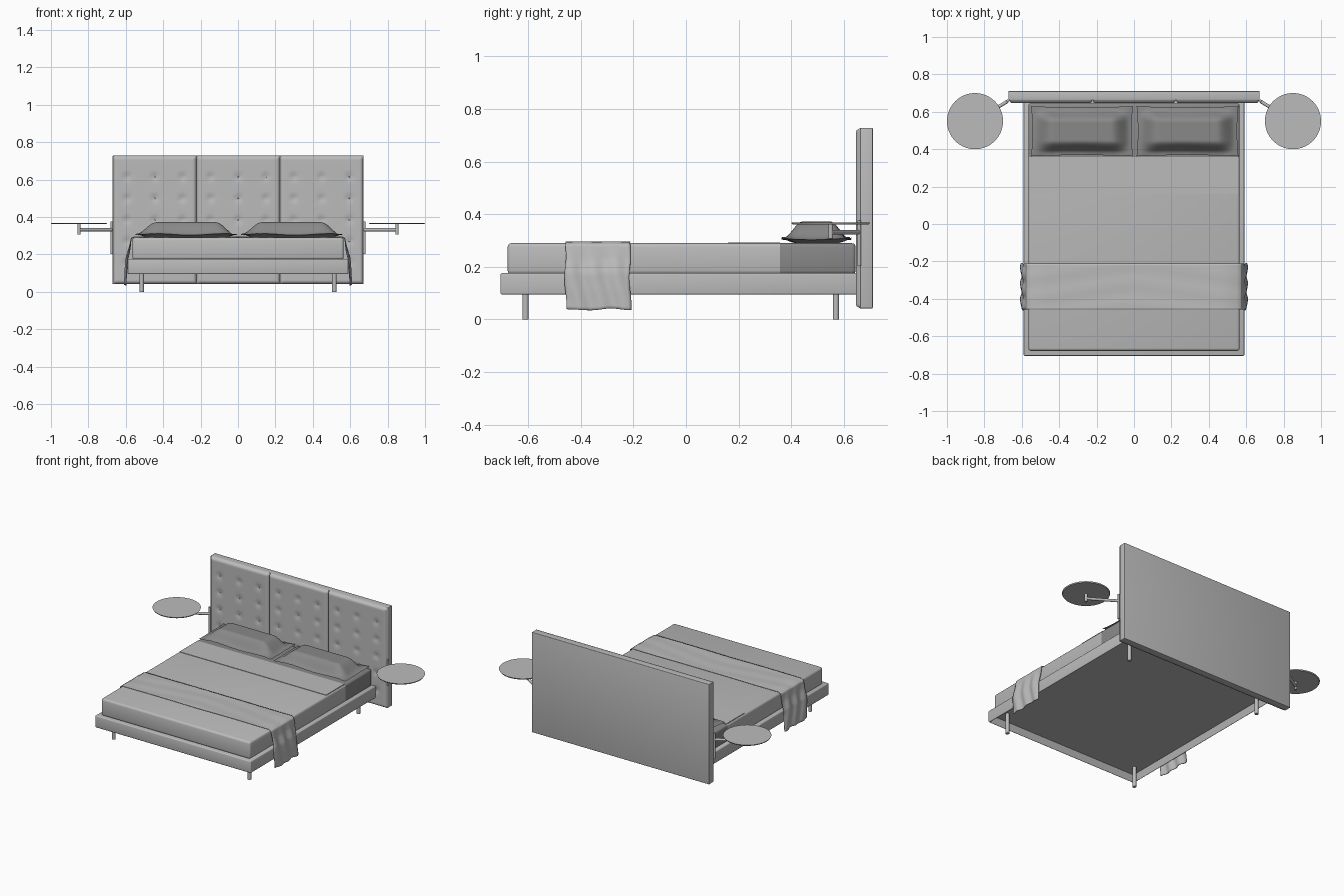
import bpy, bmesh, math
from mathutils import Vector

if "Cube" in bpy.data.objects:
    bpy.data.objects.remove(bpy.data.objects["Cube"])


def material(name, v):
    m = bpy.data.materials.new(name)
    m.diffuse_color = (v, v, v, 1)
    m.use_nodes = True
    m.node_tree.nodes["Principled BSDF"].inputs["Base Color"].default_value = m.diffuse_color
    return m


LIGHT = material("light grey", 0.5)
DARK = material("dark grey", 0.25)


def finish(name, bm, mats=(LIGHT,), angle=35):
    bmesh.ops.recalc_face_normals(bm, faces=bm.faces)
    me = bpy.data.meshes.new(name)
    bm.to_mesh(me)
    bm.free()
    for m in mats:
        me.materials.append(m)
    for p in me.polygons:
        p.use_smooth = True
    me.set_sharp_from_angle(angle=math.radians(angle))
    ob = bpy.data.objects.new(name, me)
    bpy.context.collection.objects.link(ob)
    return ob


def box_bm(lo, hi, bevel=0.0):
    bm = bmesh.new()
    bmesh.ops.create_cube(bm, size=1)
    lo, hi = Vector(lo), Vector(hi)
    for v in bm.verts:
        v.co = Vector([(a + b) / 2 + c * (b - a) for a, b, c in zip(lo, hi, v.co)])
    if bevel:
        bmesh.ops.bevel(bm, geom=bm.edges[:], offset=bevel, segments=3,
                        profile=0.5, affect='EDGES')
    return bm


def rod(name, a, b, r, r2=None, sides=20):
    a, b = Vector(a), Vector(b)
    bm = bmesh.new()
    bmesh.ops.create_cone(bm, cap_ends=True, segments=sides, radius1=r,
                          radius2=r if r2 is None else r2, depth=(b - a).length)
    q = Vector((0, 0, 1)).rotation_difference(b - a)
    for v in bm.verts:
        v.co = q @ v.co + (a + b) / 2
    return finish(name, bm)


def sheet(bm, nu, nv, f):
    """Grid of quads from f(u, v) with u, v in -1..1."""
    g = [[bm.verts.new(f(2 * i / nu - 1, 2 * j / nv - 1)) for j in range(nv + 1)]
         for i in range(nu + 1)]
    for i in range(nu):
        for j in range(nv):
            bm.faces.new((g[i][j], g[i + 1][j], g[i + 1][j + 1], g[i][j + 1]))


def smooth(t):
    t = max(0.0, min(1.0, t))
    return t * t * (3 - 2 * t)


# Bed frame, hollow underneath
bm = box_bm((-0.59, -0.705, 0.095), (0.59, 0.655, 0.176), 0.006)
bottom = min(bm.faces, key=lambda f: f.calc_center_median().z)
bmesh.ops.inset_region(bm, faces=[bottom], thickness=0.018)
bmesh.ops.translate(bm, vec=(0, 0, 0.045), verts=bottom.verts[:])
finish("bed_frame", bm)

# Legs
for x in (-0.515, 0.515):
    for y in (-0.61, 0.57):
        rod("leg", (x, y, 0), (x, y, 0.145), 0.012)

# Mattress: cover at the foot end, darker sheet at the head end
bm = box_bm((-0.565, -0.678, 0.172), (0.565, 0.645, 0.29), 0.014)
bmesh.ops.bisect_plane(bm, geom=bm.verts[:] + bm.edges[:] + bm.faces[:],
                       plane_co=(0, 0.357, 0), plane_no=(0, 1, 0))
for f in bm.faces:
    f.material_index = int(f.calc_center_median().y > 0.357)
finish("mattress", bm, (LIGHT, DARK))

# Folded-back strip of the cover
finish("cover_fold", box_bm((-0.556, 0.16, 0.288), (0.556, 0.357, 0.293)))

# Throw draped over the bed
PATH = [(0, 0.293), (0.553, 0.294), (0.571, 0.285), (0.580, 0.23),
        (0.595, 0.175), (0.600, 0.11), (0.603, 0.038)]


def throw_point(u, v):
    s = abs(u) * (len(PATH) - 1)
    k = min(int(s), len(PATH) - 2)
    t = s - k
    x = PATH[k][0] * (1 - t) + PATH[k + 1][0] * t
    z = PATH[k][1] * (1 - t) + PATH[k + 1][1] * t
    hang = smooth((0.29 - z) / 0.1)
    x += hang * 0.005 * math.sin(9 * v + 14 * z)
    z += 0.001 * math.sin(7 * v + 9 * x) + hang * 0.003 * math.sin(4 * v)
    y = -0.335 + 0.123 * v + 0.004 * hang * math.sin(30 * z)
    return (x if u > 0 else -x, y, z)


bm = bmesh.new()
sheet(bm, 72, 24, throw_point)
throw = finish("throw", bm, angle=60)
mod = throw.modifiers.new("thickness", 'SOLIDIFY')
mod.thickness = 0.004
mod.offset = 0

# Pillows with a flat flange around a puffed middle
for cx in (-0.278, 0.286):
    bm = bmesh.new()
    for top in (True, False):
        def pillow_point(u, v, top=top, cx=cx):
            x = 0.272 * u * (1 - 0.025 * (1 - v * v))
            y = 0.134 * v * (1 - 0.05 * (1 - u * u))
            puff = smooth((0.95 - abs(u)) / 0.36) * smooth((0.9 - abs(v)) / 0.5)
            edge = 0.309 + 0.004 * math.sin(5 * u + 2 * v)
            if top:
                z = edge + (0.373 - edge) * puff ** 0.75
            else:
                z = edge - (edge - 0.289) * puff ** 0.4 - 0.002
            return (cx + x, 0.496 + y, z)
        sheet(bm, 44, 30, pillow_point)
    rim = [v for v in bm.verts if v.is_boundary]
    bmesh.ops.remove_doubles(bm, verts=rim, dist=0.003)
    finish("pillow", bm, (DARK,), 60)

# Headboard core
finish("headboard", box_bm((-0.672, 0.662, 0.042), (0.672, 0.71, 0.728), 0.003))

# Three tufted panels on the headboard front
W, H = 0.223, 0.343
TUFTS = [(a * 0.148, 0.385 + b * 0.115) for a in (-1, 0, 1) for b in range(-2, 3)]
for k in (-1, 0, 1):
    cx = k * 2 * W + 0.001

    def panel_point(u, v, cx=cx):
        x, z = W * u, 0.385 + H * v
        d = min(W - abs(x), H - abs(z - 0.385))
        t = min(1.0, d / 0.018)
        h = 0.017 * math.sqrt(max(0.0, 1 - (1 - t) ** 2))
        for a, b in TUFTS:
            h -= 0.006 * math.exp(-((x - a) ** 2 + (z - b) ** 2) / 0.0004)
        return (cx + x, 0.663 - h, z)

    bm = bmesh.new()
    sheet(bm, 60, 84, panel_point)
    bmesh.ops.contextual_create(bm, geom=[e for e in bm.edges if e.is_boundary])
    finish("headboard_panel", bm, angle=60)
    for a, b in TUFTS:
        rod("tuft_button", (cx + a, 0.655, b), (cx + a, 0.6505, b), 0.005, 0.003, 10)

# Swing-arm bedside tables on both sides
for s in (-1, 1):
    rod("table_bracket", (s * 0.676, 0.658, 0.203), (s * 0.676, 0.658, 0.377), 0.007)
    rod("table_arm", (s * 0.676, 0.656, 0.332), (s * 0.85, 0.55, 0.332), 0.009)
    rod("table_post", (s * 0.85, 0.55, 0.308), (s * 0.85, 0.55, 0.364), 0.009)
    rod("table_top", (s * 0.85, 0.55, 0.362), (s * 0.85, 0.55, 0.369), 0.146, 0.15, 64)
